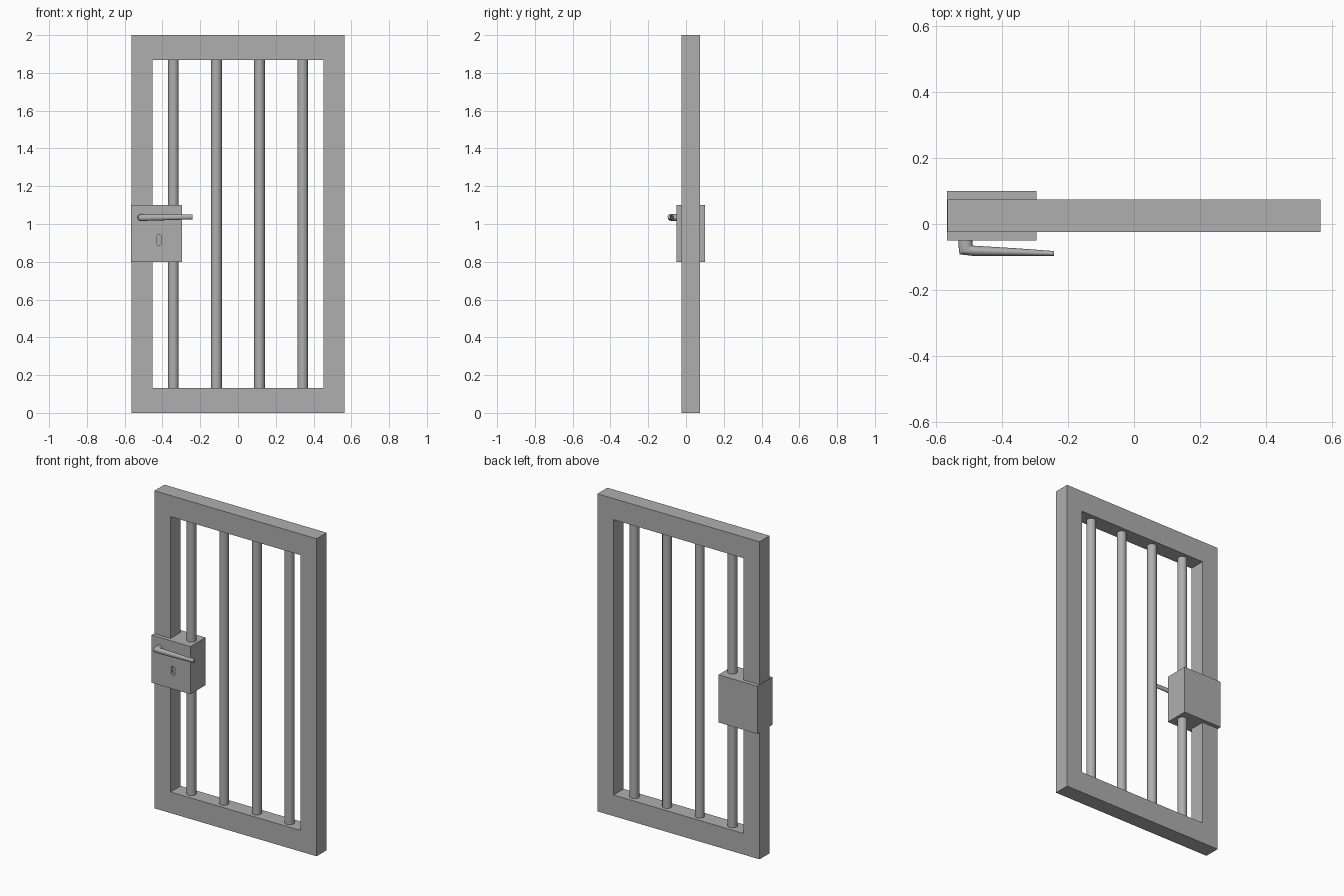
import bpy, bmesh, math
from mathutils import Vector

if "Cube" in bpy.data.objects:
    bpy.data.objects.remove(bpy.data.objects["Cube"])

grey = bpy.data.materials.new("steel_grey")
grey.diffuse_color = (0.43, 0.43, 0.43, 1)
grey.use_nodes = True
grey.node_tree.nodes["Principled BSDF"].inputs["Base Color"].default_value = grey.diffuse_color


def finish(name, bm, smooth=False):
    bmesh.ops.recalc_face_normals(bm, faces=bm.faces[:])
    me = bpy.data.meshes.new(name)
    bm.to_mesh(me)
    bm.free()
    me.materials.append(grey)
    ob = bpy.data.objects.new(name, me)
    bpy.context.collection.objects.link(ob)
    if smooth:
        bpy.ops.object.select_all(action='DESELECT')
        ob.select_set(True)
        bpy.context.view_layer.objects.active = ob
        bpy.ops.object.shade_smooth_by_angle(angle=math.radians(40))
    return ob


def loft(bm, rings):
    """Skin a list of equal-length point rings and cap both ends."""
    vs = [[bm.verts.new(p) for p in r] for r in rings]
    n = len(vs[0])
    for a, b in zip(vs, vs[1:]):
        for i in range(n):
            j = (i + 1) % n
            bm.faces.new((a[i], a[j], b[j], b[i]))
    bm.faces.new(vs[0])
    bm.faces.new(vs[-1])


def rect(x0, x1, z0, z1, y):
    return [(x0, y, z0), (x1, y, z0), (x1, y, z1), (x0, y, z1)]


# door frame: rectangular ring extruded through its thickness
bm = bmesh.new()
loops = [[bm.verts.new(p) for p in r] for r in (
    rect(-0.565, 0.565, 0, 2, -0.025), rect(-0.565, 0.565, 0, 2, 0.075),
    rect(-0.452, 0.452, 0.133, 1.867, 0.075), rect(-0.452, 0.452, 0.133, 1.867, -0.025))]
for k in range(4):
    a, b = loops[k], loops[(k + 1) % 4]
    for i in range(4):
        j = (i + 1) % 4
        bm.faces.new((a[i], a[j], b[j], b[i]))
finish("door_frame", bm)

# four round bars
for k in range(4):
    x = -0.342 + k * 0.228
    bm = bmesh.new()
    loft(bm, [[(x + 0.028 * math.cos(t * math.tau / 24), 0.025 + 0.028 * math.sin(t * math.tau / 24), z)
               for t in range(24)] for z in (0.13, 1.87)])
    finish(f"bar_{k + 1}", bm, True)

# lock box
bm = bmesh.new()
loft(bm, [rect(-0.567, -0.296, 0.8, 1.1, y) for y in (-0.05, 0.1)])
lock = finish("lock_box", bm)

# keyhole cut: two round lobes joined by a narrow waist
prof = []
for cz, start in ((0.928, -50), (0.902, 130)):
    for s in range(11):
        a = math.radians(start + s * 28)
        prof.append((-0.418 + 0.014 * math.cos(a), cz + 0.0155 * math.sin(a)))
bm = bmesh.new()
loft(bm, [[(x, y, z) for x, z in prof] for y in (-0.07, -0.035)])
cutter = finish("keyhole_cutter", bm)
mod = lock.modifiers.new("keyhole", 'BOOLEAN')
mod.operation = 'DIFFERENCE'
mod.solver = 'EXACT'
mod.object = cutter
bpy.context.view_layer.objects.active = lock
bpy.ops.object.modifier_apply(modifier=mod.name)
bpy.data.objects.remove(cutter)

# lever handle: oval sections swept round the corner, tapering to the tip
# each section: centre x, y, half-width direction (dx, dy), half height, z
sections = [(-0.511, -0.045, -0.021, 0, 0.018, 1.034),
            (-0.511, -0.066, -0.021, 0, 0.018, 1.034),
            (-0.509, -0.079, -0.020, -0.013, 0.018, 1.034),
            (-0.490, -0.081, 0, -0.0155, 0.017, 1.034),
            (-0.350, -0.0855, 0, -0.0115, 0.015, 1.036),
            (-0.242, -0.0895, 0, -0.0075, 0.013, 1.038)]
rings = []
for x, y, dx, dy, h, z in sections:
    rings.append([Vector((x + dx * math.cos(a), y + dy * math.cos(a), z + h * math.sin(a)))
                  for a in (i * math.tau / 16 for i in range(16))])
bm = bmesh.new()
loft(bm, rings)
finish("lever_handle", bm, True)
